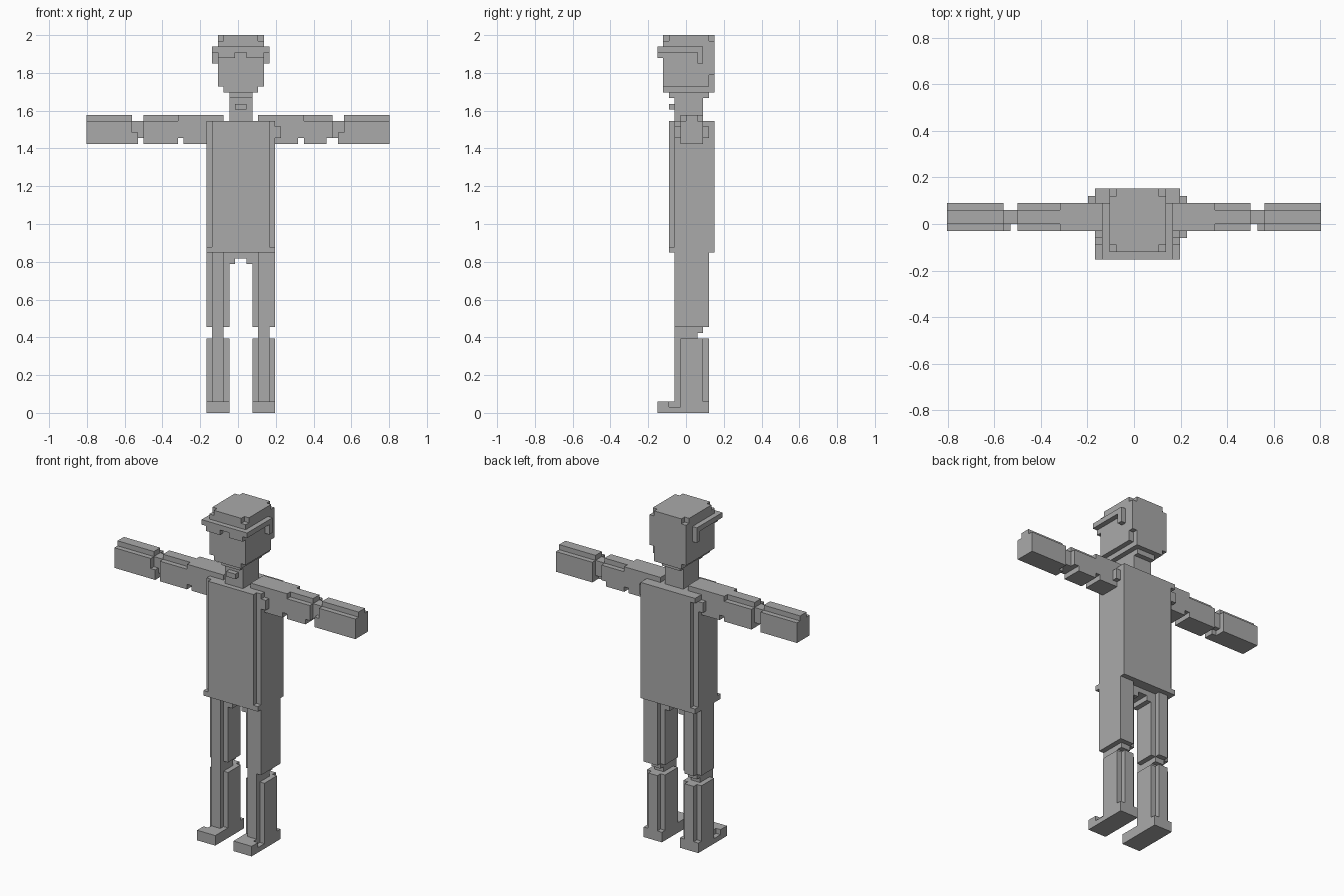
import bpy
import bmesh
from mathutils import Vector

cube = bpy.data.objects.get("Cube")
if cube:
    bpy.data.objects.remove(cube, do_unlink=True)

UNIT = 2 / 66                          # edge of one building block
ORIGIN = Vector((-26.5, -5, 0))        # block grid corner
MIDDLE = 27                            # mirror plane of the body

grey = bpy.data.materials.new("plain grey")
grey.use_nodes = True
COLOUR = (0.4, 0.4, 0.4, 1)
grey.diffuse_color = COLOUR
grey.node_tree.nodes["Principled BSDF"].inputs["Base Color"].default_value = COLOUR

NEIGHBOURS = [Vector(step) for axis in range(3)
              for step in [[sign * (axis == i) for i in range(3)] for sign in (-1, 1)]]


class Blocks:
    """A part made of unit blocks; ranges are block edges along x, y and z."""

    def __init__(self, flip=False):
        self.cells = set()
        self.flip = flip

    def region(self, x, y, z):
        found = {(i, j, k) for i in range(*x) for j in range(*y) for k in range(*z)}
        if self.flip:
            found = {(2 * MIDDLE - 1 - i, j, k) for i, j, k in found}
        return found

    def add(self, x, y, z):
        self.cells |= self.region(x, y, z)

    def cut(self, x, y, z):
        self.cells -= self.region(x, y, z)

    def cut_corners(self, x, y, z):
        for i in (x[0], x[1] - 1):
            for j in (y[0], y[1] - 1):
                self.cut((i, i + 1), (j, j + 1), z)

    def build(self, name):
        bm = bmesh.new()
        corners = {}

        def vertex(point):
            key = tuple(round(c) for c in point)
            if key not in corners:
                corners[key] = bm.verts.new((Vector(key) + ORIGIN) * UNIT)
            return corners[key]

        # Only the outer walls of the block set become faces
        for cell in sorted(self.cells):
            for out in NEIGHBOURS:
                if tuple(round(c) for c in Vector(cell) + out) in self.cells:
                    continue
                u = Vector((out.y, out.z, out.x))
                v = out.cross(u)
                half = Vector((0.5, 0.5, 0.5))
                centre = Vector(cell) + half + out / 2
                quad = [centre + (a * u + b * v) / 2
                        for a, b in ((-1, -1), (1, -1), (1, 1), (-1, 1))]
                bm.faces.new([vertex(p) for p in quad])
        bmesh.ops.dissolve_limit(bm, angle_limit=0.01, verts=bm.verts, edges=bm.edges)
        mesh = bpy.data.meshes.new(name)
        bm.to_mesh(mesh)
        bm.free()
        mesh.materials.append(grey)
        part = bpy.data.objects.new(name, mesh)
        bpy.context.collection.objects.link(part)


# Torso with recessed vertical corners
torso = Blocks()
torso.add((21, 33), (2, 10), (28, 51))
for x in ((21, 22), (32, 33)):
    torso.cut(x, (2, 3), (29, 51))
torso.cut((21, 22), (9, 10), (29, 50))
torso.build("torso")

# Hips bridging the legs
hips = Blocks()
hips.add((25, 29), (4, 8), (26, 28))
hips.cut((26, 28), (4, 8), (26, 27))
hips.build("hips")

# Neck with collar and throat
neck = Blocks()
neck.add((25, 29), (3, 8), (51, 56))
neck.add((25, 29), (2, 9), (55, 56))
neck.add((26, 28), (2, 3), (53, 54))
neck.build("neck")

# Head
head = Blocks()
head.add((23, 31), (1, 10), (57, 66))
head.add((24, 30), (1, 10), (56, 57))
head.cut_corners((23, 31), (1, 10), (65, 66))
head.cut((30, 31), (9, 10), (57, 59))
head.build("head")

# Glasses: brow bar, lenses, side arms and ear hooks
glasses = Blocks()
glasses.add((22, 32), (0, 1), (63, 64))
for lens in ((23, 26), (28, 31)):
    glasses.add(lens, (0, 1), (62, 63))
for side in ((22, 23), (31, 32)):
    glasses.add(side, (0, 8), (63, 64))
    glasses.add(side, (7, 8), (61, 63))
glasses.build("glasses")

for side, flip in (("right", False), ("left", True)):
    # Foot
    foot = Blocks(flip)
    foot.add((21, 25), (0, 9), (0, 2))
    foot.cut((21, 22), (2, 4), (1, 2))
    foot.build(side + "_foot")

    # Shin
    shin = Blocks(flip)
    shin.add((21, 25), (3, 9), (2, 13))
    shin.cut_corners((21, 25), (3, 9), (2, 13))
    shin.build(side + "_shin")

    # Knee
    knee = Blocks(flip)
    knee.add((22, 24), (3, 7), (13, 15))
    knee.add((22, 24), (7, 8), (14, 15))
    knee.build(side + "_knee")

    # Thigh; the left one keeps its square outer edges
    thigh = Blocks(flip)
    thigh.add((21, 25), (3, 9), (15, 28))
    thigh.cut_corners((21, 25), (3, 9), (15, 28))
    if flip:
        thigh.add((21, 22), (3, 9), (15, 28))
    thigh.build(side + "_thigh")

    # Forearm with a raised ridge; the left arm is one block shorter
    tip = 1 if flip else 0
    wrist, elbow_end = tip + 8, tip + 10
    forearm = Blocks(flip)
    forearm.add((tip, wrist), (4, 8), (47, 51))
    forearm.add((tip, wrist), (5, 7), (51, 52))
    forearm.build(side + "_forearm")

    # Elbow
    elbow = Blocks(flip)
    elbow.add((wrist, elbow_end), (5, 7), (48, 51))
    elbow.add((wrist, wrist + 1), (4, 6), (47, 49))
    elbow.build(side + "_elbow")

    # Upper arm, full height near the shoulder, notched underneath
    arm = Blocks(flip)
    arm.add((elbow_end, 24), (4, 8), (47, 51))
    arm.add((elbow_end, 16), (5, 7), (51, 52))
    arm.add((16, 24), (4, 8), (51, 52))
    arm.cut((16, 17), (4, 8), (47, 48))
    arm.add((20, 21), (8, 9), (48, 50))
    if flip:
        arm.add((20, 21), (3, 4), (48, 50))
        arm.cut((elbow_end, 12), (4, 8), (47, 48))
    arm.build(side + "_upper_arm")
